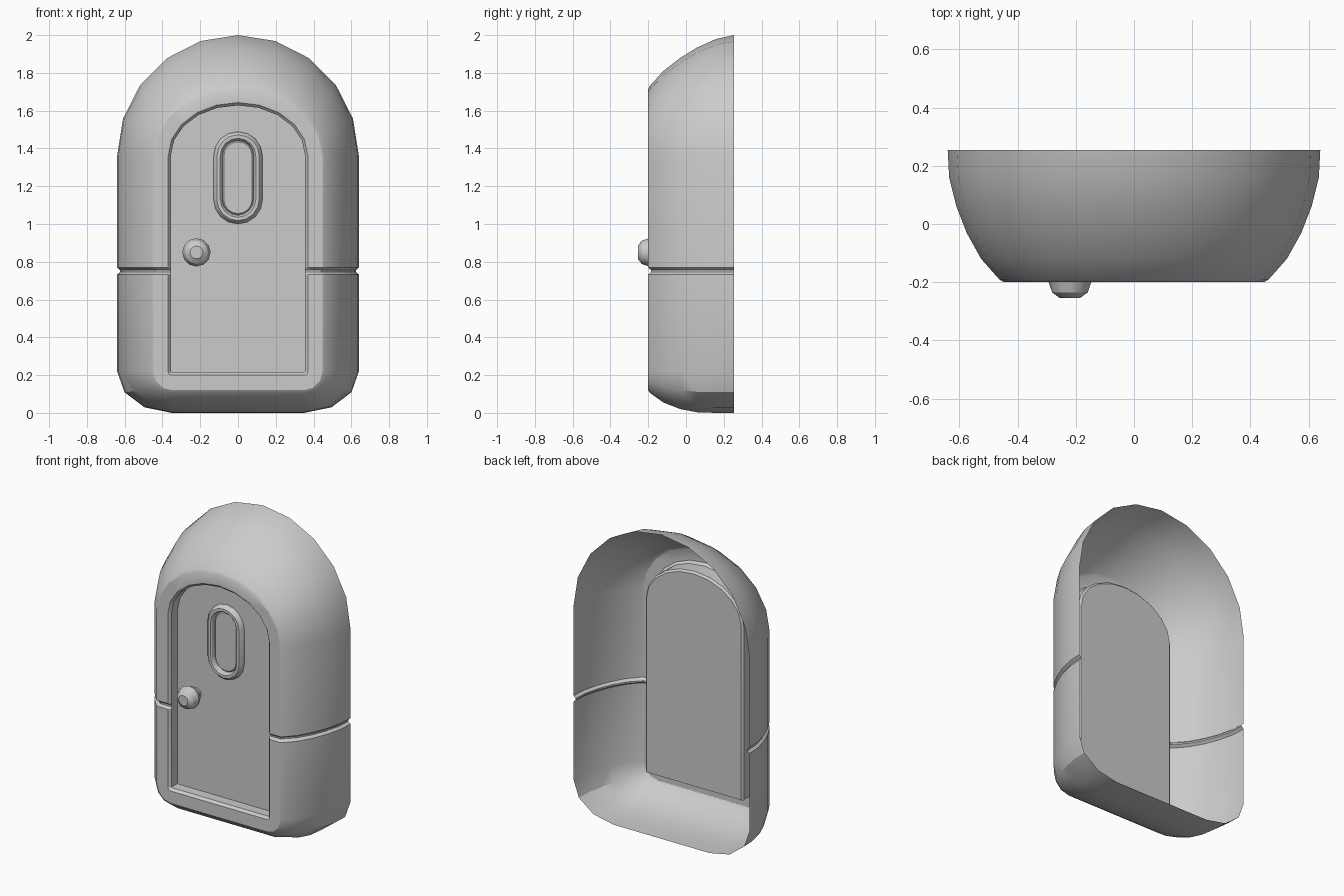
import bpy
from math import sin, cos, pi, radians

if "Cube" in bpy.data.objects:
    bpy.data.objects.remove(bpy.data.objects["Cube"])

SPRING, CORNER = 1.36, (0.35, 0.22)   # arch spring height, bottom corner centre
GROOVE = 0.016


def arch(w, top, bottom, y, groove=None):
    """Arched door outline at depth y; groove = (dx, dy) shift of the band notch."""
    cx, cz = CORNER
    half = []
    for i in range(4):
        a = radians(30 * i)
        half.append((cx + (w - cx) * sin(a), y, cz - (cz - bottom) * cos(a)))
    if groove:
        dx, dy = groove
        half += [(w, y, 0.732), (w - 0.7 * dx, y + 0.7 * dy, 0.742),
                 (w - dx, y + dy, 0.746), (w - dx, y + dy, 0.756),
                 (w - 0.7 * dx, y + 0.7 * dy, 0.76), (w, y, 0.77)]
    for i in range(5):
        a = radians(18 * i)
        half.append((w * cos(a), y, SPRING + (top - SPRING) * sin(a)))
    left = [(-x, yy, z) for x, yy, z in reversed(half)]
    return half + [(0, y, top)] + left


def stadium(r, y, zc=1.245, straight=0.115, n=8):
    """Vertical pill outline for the window."""
    pts = []
    for k, off in ((0, straight), (1, -straight)):
        for i in range(n + 1):
            a = pi * (k + i / n)
            pts.append((r * cos(a), y, zc + off + r * sin(a)))
    return pts


def circle(r, y, x=-0.22, z=0.85, n=12):
    return [(x + r * cos(2 * pi * i / n), y, z + r * sin(2 * pi * i / n)) for i in range(n)]


def loft(name, rings, cap_back=False, cap_front=False):
    """Skin rings listed from back to front."""
    n = len(rings[0])
    verts = [p for r in rings for p in r]
    faces = []
    for k in range(len(rings) - 1):
        for i in range(n):
            j = (i + 1) % n
            faces.append((k * n + i, k * n + j, (k + 1) * n + j, (k + 1) * n + i))
    if cap_back:
        faces.append(tuple(reversed(range(n))))
    if cap_front:
        faces.append(tuple(range((len(rings) - 1) * n, len(rings) * n)))
    mesh = bpy.data.meshes.new(name)
    mesh.from_pydata(verts, [], faces)
    mesh.update()
    ob = bpy.data.objects.new(name, mesh)
    bpy.context.collection.objects.link(ob)
    bpy.ops.object.select_all(action='DESELECT')
    ob.select_set(True)
    bpy.context.view_layer.objects.active = ob
    bpy.ops.object.shade_smooth_by_angle(angle=radians(30))
    return ob


# Domed surround: open at the back, turned in around the door opening
g = GROOVE
loft("door_surround", [
    arch(0.64, 2.00, 0.0, 0.255, (g, 0)),
    arch(0.635, 1.98, 0.0, 0.16, (g, 0)),
    arch(0.61, 1.935, 0.003, 0.06, (g, 0)),
    arch(0.575, 1.88, 0.02, -0.03, (g, 0.004)),
    arch(0.525, 1.81, 0.055, -0.12, (g, 0.008)),
    arch(0.463, 1.733, 0.105, -0.19, (g, g)),
    arch(0.447, 1.715, 0.12, -0.2, (0.008, g)),
    arch(0.37, 1.643, 0.2, -0.2, (0, g)),
    arch(0.356, 1.628, 0.215, -0.184, (0, 0.006)),
    arch(0.356, 1.628, 0.215, -0.10, (0, 0)),
])

# Recessed door slab
loft("door_panel", [
    arch(0.345, 1.615, 0.219, -0.08),
    arch(0.356, 1.628, 0.215, -0.092),
    arch(0.356, 1.628, 0.215, -0.12),
], True, True)

# Rounded window frame and pane
loft("window_frame", [
    stadium(0.13, -0.118), stadium(0.126, -0.135), stadium(0.112, -0.15),
    stadium(0.094, -0.15), stadium(0.088, -0.144), stadium(0.082, -0.118),
])
loft("window_pane", [stadium(0.083, -0.118), stadium(0.075, -0.127)], False, True)

# Door knob on a short stem
loft("door_knob", [
    circle(0.035, -0.115), circle(0.035, -0.15), circle(0.062, -0.163),
    circle(0.075, -0.195), circle(0.061, -0.235), circle(0.034, -0.255),
], False, True)
